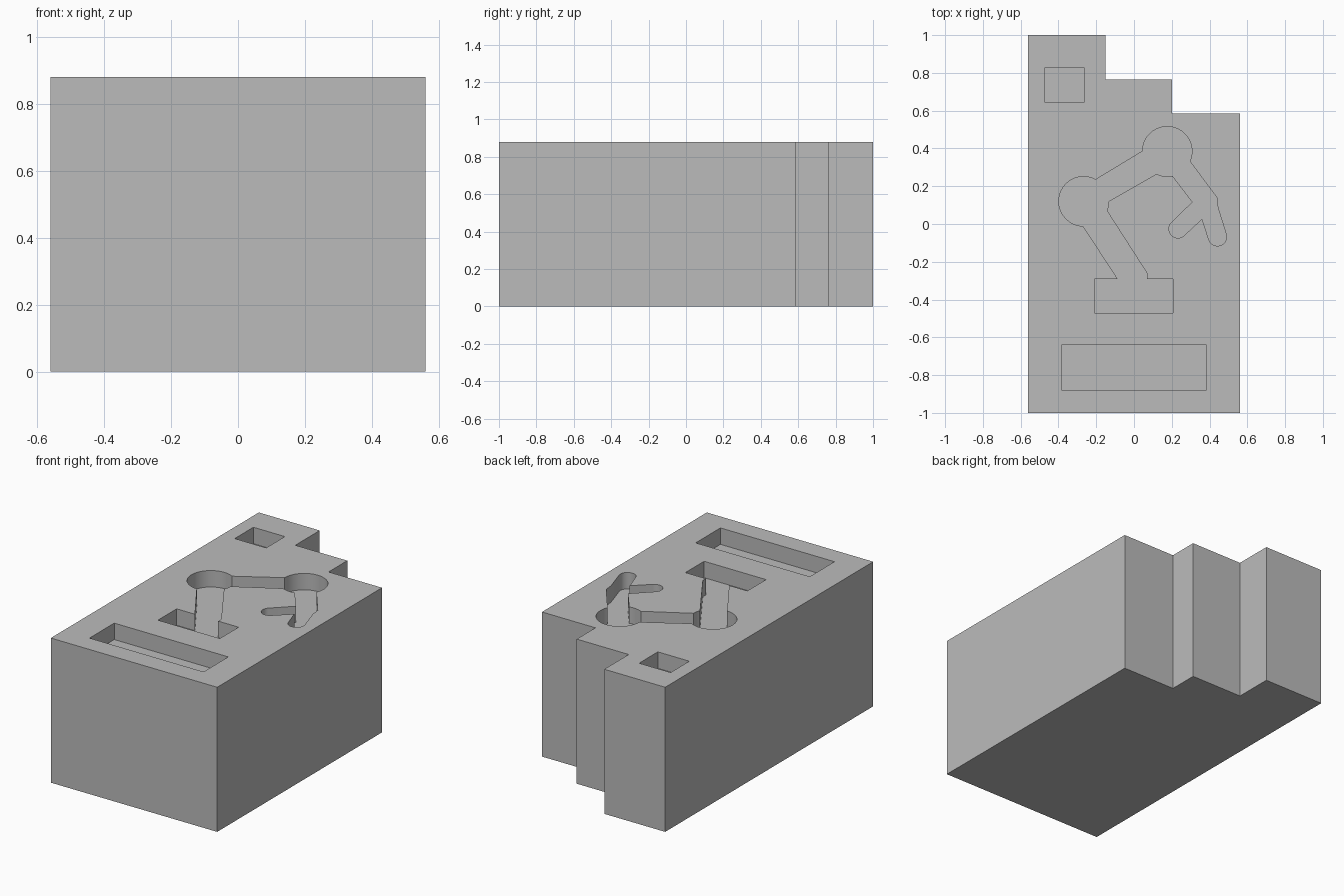
import bpy
import bmesh
from math import radians, sin, cos, ceil

HEIGHT = 0.88
DEPTH = 0.1

cube = bpy.data.objects.get("Cube")
if cube:
    bpy.data.objects.remove(cube, do_unlink=True)

grey = bpy.data.materials.new("plain grey")
grey.use_nodes = True
colour = (0.5, 0.5, 0.5, 1)
grey.diffuse_color = colour
grey.node_tree.nodes["Principled BSDF"].inputs["Base Color"].default_value = colour


def arc(centre, radius, start, end):
    """Counter-clockwise arc points, angles in degrees."""
    steps = max(2, ceil((end - start) / 6))
    angles = [radians(start + (end - start) * i / steps) for i in range(steps + 1)]
    return [(centre[0] + radius * cos(a), centre[1] + radius * sin(a)) for a in angles]


def rectangle(x0, x1, y0, y1):
    return [(x0, y0), (x1, y0), (x1, y1), (x0, y1)]


def prism(name, profile, bottom, top):
    """Extrude a flat counter-clockwise outline upwards."""
    bm = bmesh.new()
    base = bm.faces.new([bm.verts.new((x, y, bottom)) for x, y in profile])
    result = bmesh.ops.extrude_face_region(bm, geom=[base], use_keep_orig=True)
    moved = [v for v in result["geom"] if isinstance(v, bmesh.types.BMVert)]
    bmesh.ops.translate(bm, verts=moved, vec=(0, 0, top - bottom))
    bmesh.ops.recalc_face_normals(bm, faces=bm.faces)
    mesh = bpy.data.meshes.new(name)
    bm.to_mesh(mesh)
    bm.free()
    mesh.materials.append(grey)
    obj = bpy.data.objects.new(name, mesh)
    bpy.context.collection.objects.link(obj)
    return obj


# Block with a stepped back corner
block = prism("stepped_block", [
    (-0.56, -1), (0.56, -1), (0.56, 0.585), (0.2, 0.585),
    (0.2, 0.765), (-0.15, 0.765), (-0.15, 1), (-0.56, 1)], 0, HEIGHT)

# Jointed arm outline: two round joints, a pedestal and a two-finger gripper
elbow, wrist = (-0.267, 0.12), (0.176, 0.385)
arm = (
    arc(wrist, 0.131, -24, 180)
    + arc(elbow, 0.131, 61, 269)
    + [(-0.087, -0.29), (-0.21, -0.29), (-0.21, -0.47),
       (0.207, -0.47), (0.207, -0.29), (0.07, -0.29), (0.07, -0.262)]
    + arc(elbow, 0.133, -22, 0)
    + arc(wrist, 0.133, 244.5, 282)
    + [(0.31, 0.116)]
    + arc((0.233, -0.026), 0.048, 137, 317)
    + [(0.36, 0.027)]
    + arc((0.442, -0.068), 0.048, 197, 377)
    + [(0.444, 0.087), (0.439, 0.14)]
)

# Pockets sunk into the top
pockets = {
    "arm_pocket": arm,
    "front_slot": rectangle(-0.385, 0.383, -0.878, -0.64),
    "corner_pocket": rectangle(-0.474, -0.262, 0.645, 0.825),
}
bpy.context.view_layer.objects.active = block
for name, outline in pockets.items():
    cutter = prism(name + "_cutter", outline, HEIGHT - DEPTH, HEIGHT + 0.1)
    cutter.hide_render = True
    cut = block.modifiers.new(name, 'BOOLEAN')
    cut.operation = 'DIFFERENCE'
    cut.solver = 'EXACT'
    cut.object = cutter
    bpy.ops.object.modifier_apply(modifier=cut.name)
    bpy.data.objects.remove(cutter, do_unlink=True)

# Smooth round walls, crisp edges
bpy.ops.object.select_all(action='DESELECT')
block.select_set(True)
bpy.ops.object.shade_smooth_by_angle(angle=radians(20))
